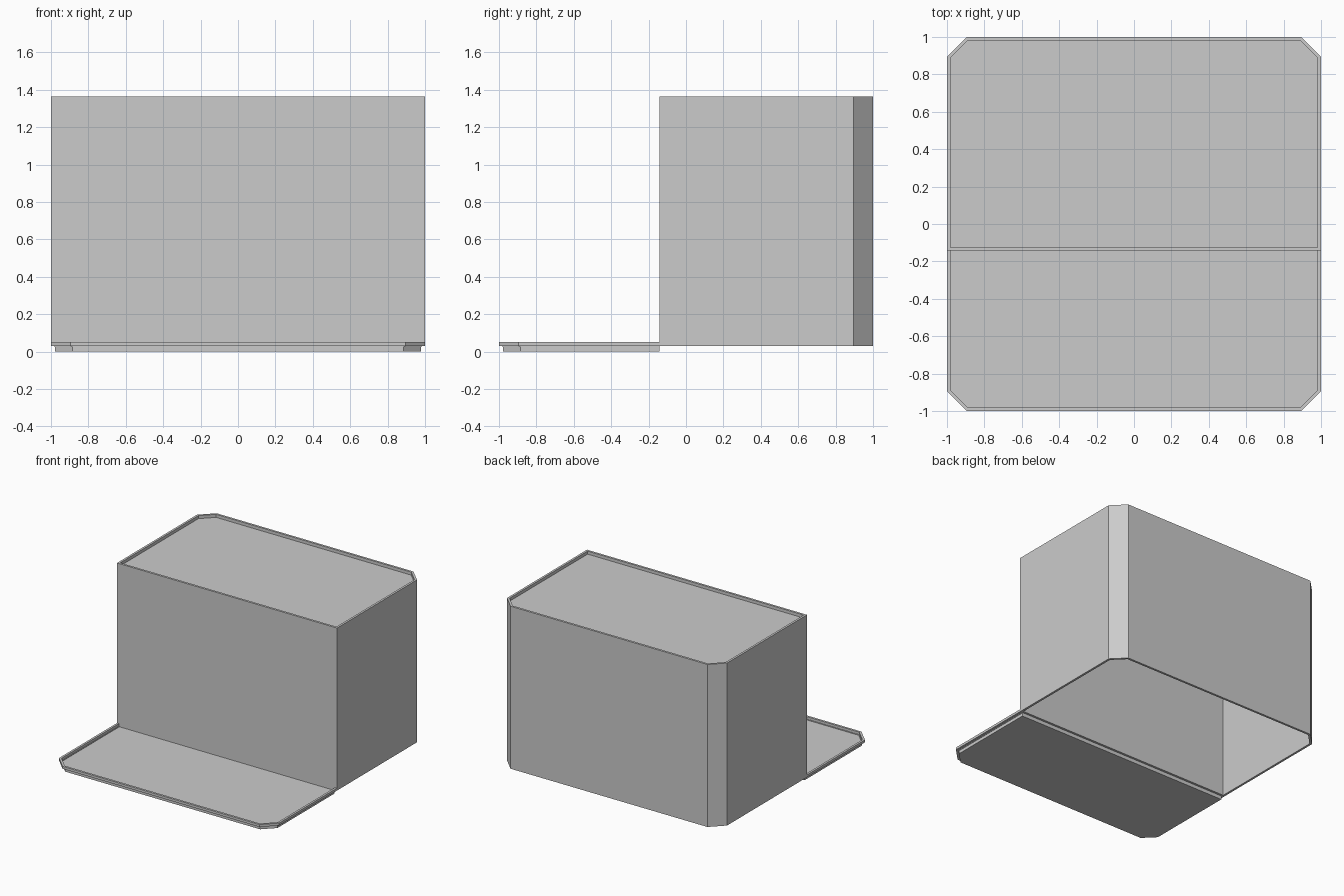
import bpy, bmesh

if "Cube" in bpy.data.objects:
    bpy.data.objects.remove(bpy.data.objects["Cube"])

SPLIT = -0.143   # y of the block's front face
CUT = 0.105      # corner chamfer


def outline(inset, depth_sign, inner_inset):
    """Rectangle with two chamfered outer corners; inner edge lies at SPLIT."""
    e = 1 - inset
    c = 1 - CUT - 0.414 * inset
    y_in = SPLIT + inner_inset
    s = depth_sign
    return [(-e, y_in), (e, y_in), (e, s * c), (c, s * e), (-c, s * e), (-e, s * c)]


def loft(name, rings, sign, inset_inner):
    """Skin a chain of (inset, z) outlines and cap both ends."""
    bm = bmesh.new()
    loops = []
    for inset, z in rings:
        pts = outline(inset, sign, inset if inset_inner else 0)
        loops.append([bm.verts.new((x, y, z)) for x, y in pts])
    for a, b in zip(loops, loops[1:]):
        for i in range(6):
            j = (i + 1) % 6
            bm.faces.new((a[i], a[j], b[j], b[i]))
    bm.faces.new(loops[0])
    bm.faces.new(loops[-1])
    if not inset_inner:
        # open inner end of the tray rim, keeping only the foot's back face
        hidden = [f for f in bm.faces
                  if all(abs(v.co.y - SPLIT) < 1e-5 for v in f.verts)
                  and min(v.co.z for v in f.verts) > 0.01]
        bmesh.ops.delete(bm, geom=hidden, context='FACES')
    bmesh.ops.recalc_face_normals(bm, faces=bm.faces)
    me = bpy.data.meshes.new(name)
    bm.to_mesh(me)
    bm.free()
    ob = bpy.data.objects.new(name, me)
    bpy.context.collection.objects.link(ob)
    return ob


# Tall hollow block: recessed top panel, outer walls, open underside
loft("hollow_block", [(0.018, 1.34), (0.018, 1.365), (0, 1.365), (0, 0.03),
                      (0.018, 0.03), (0.018, 1.325)], 1, True)

# Low front tray: recessed floor, raised rim, inset foot below
loft("front_tray", [(0.018, 0.025), (0.018, 0.05), (0, 0.05), (0, 0.03),
                    (0.022, 0.03), (0.022, 0)], -1, False)
